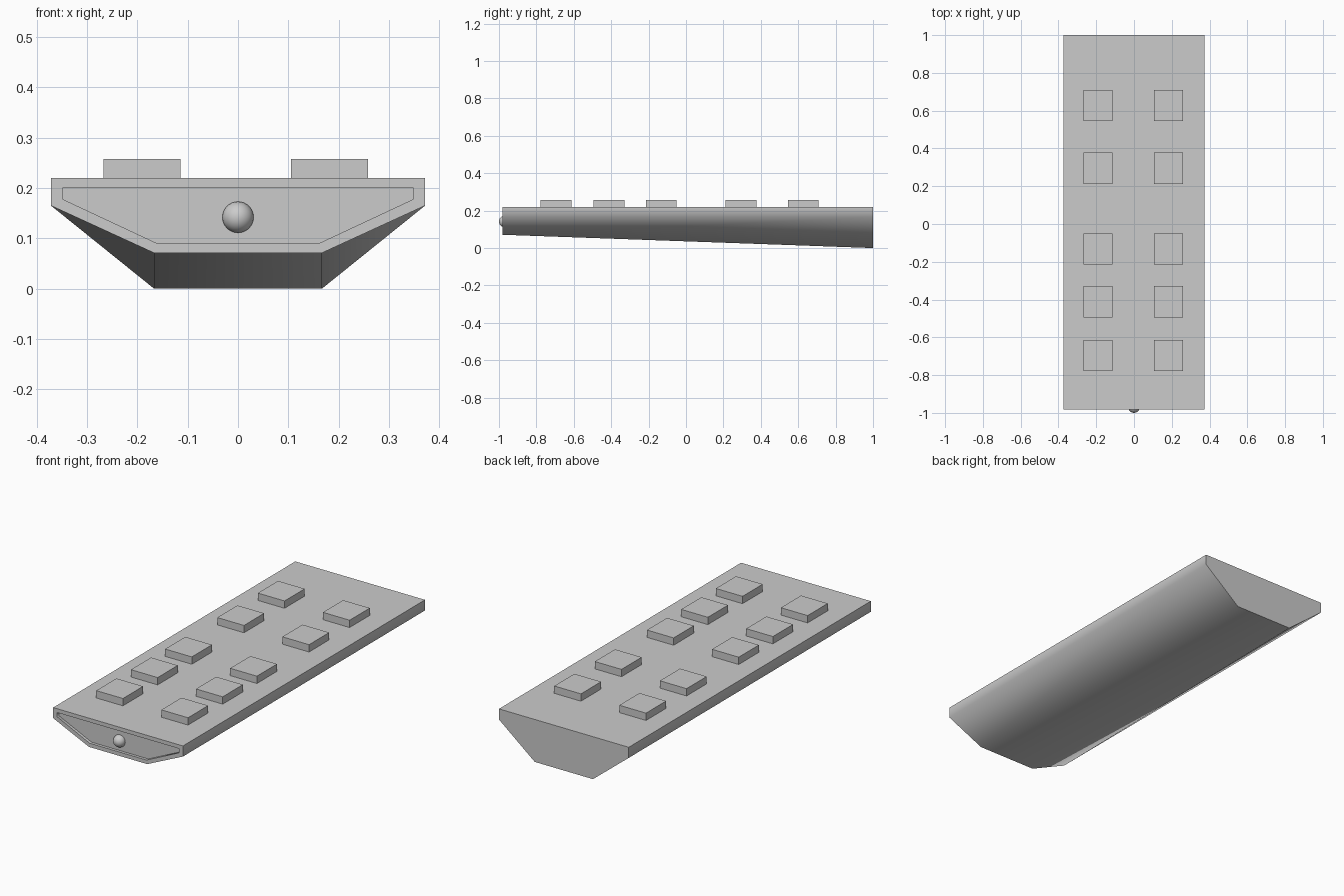
import bpy, bmesh, math

if "Cube" in bpy.data.objects:
    bpy.data.objects.remove(bpy.data.objects["Cube"])

gray = bpy.data.materials.new("plain gray")
gray.diffuse_color = (0.6, 0.6, 0.6, 1)
gray.use_nodes = True
gray.node_tree.nodes["Principled BSDF"].inputs["Base Color"].default_value = gray.diffuse_color


def finish(name, bm, smooth=None):
    bmesh.ops.recalc_face_normals(bm, faces=bm.faces)
    mesh = bpy.data.meshes.new(name)
    bm.to_mesh(mesh)
    bm.free()
    mesh.materials.append(gray)
    obj = bpy.data.objects.new(name, mesh)
    bpy.context.collection.objects.link(obj)
    if smooth:
        bpy.ops.object.select_all(action='DESELECT')
        obj.select_set(True)
        bpy.context.view_layer.objects.active = obj
        bpy.ops.object.shade_smooth_by_angle(angle=math.radians(smooth))
    return obj


def ring(bm, half, y):
    """Mirrored outline from its right-hand points, listed top to bottom."""
    pts = half + [(-x, z) for x, z in reversed(half)]
    return [bm.verts.new((x, y, z)) for x, z in pts]


def bridge(bm, a, b):
    n = len(a)
    for i in range(n):
        j = (i + 1) % n
        bm.faces.new((a[i], a[j], b[j], b[i]))


# Wedge-shaped body with a shallow recess in the front end
FRONT = -0.982
bm = bmesh.new()
panel = [(0.349, 0.2), (0.349, 0.178), (0.163, 0.091)]
back = ring(bm, [(0.372, 0.22), (0.372, 0.165), (0.167, 0.0)], 1.0)
front = ring(bm, [(0.372, 0.22), (0.372, 0.165), (0.167, 0.071)], FRONT)
rim = ring(bm, panel, FRONT)
floor = ring(bm, panel, FRONT + 0.015)
for a, b in ((back, front), (front, rim), (rim, floor)):
    bridge(bm, a, b)
bm.faces.new(back)
bm.faces.new(floor)
finish("body", bm, 70)

# Two rows of square pads on the top
for side, x in (("left", -0.191), ("right", 0.182)):
    for i, y in enumerate((-0.696, -0.412, -0.132, 0.295, 0.627)):
        bm = bmesh.new()
        bmesh.ops.create_cube(bm, size=1)
        bmesh.ops.scale(bm, vec=(0.153, 0.165, 0.039), verts=bm.verts)
        bmesh.ops.translate(bm, vec=(x, y, 0.2385), verts=bm.verts)
        finish(f"{side}_pad_{i + 1}", bm)

# Ball set in the front recess
bm = bmesh.new()
bmesh.ops.create_uvsphere(bm, u_segments=32, v_segments=16, radius=0.031)
bmesh.ops.translate(bm, vec=(0, -0.969, 0.142), verts=bm.verts)
finish("front_ball", bm, 60)
